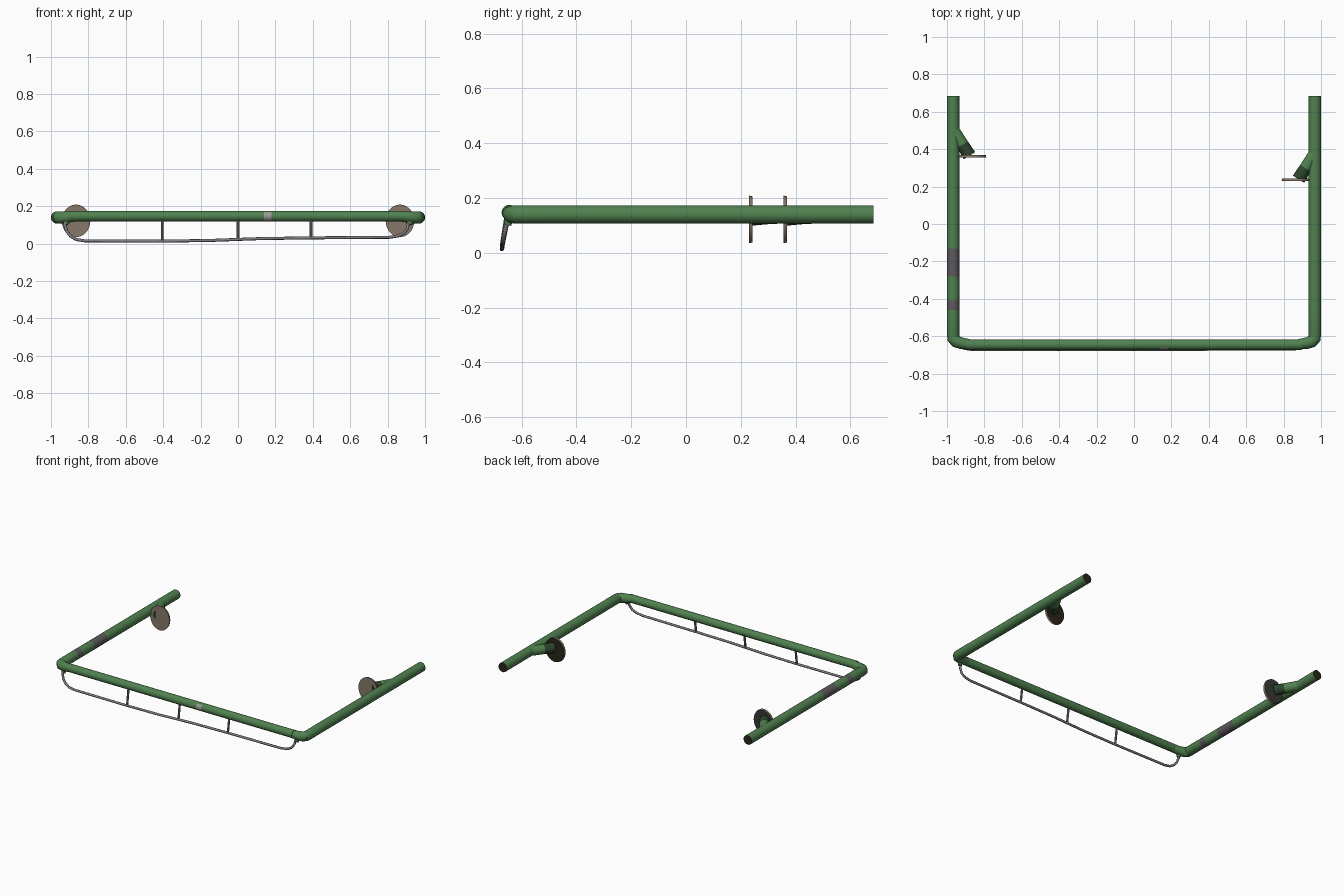
import bpy, bmesh, math
from mathutils import Vector, Matrix

if "Cube" in bpy.data.objects:
    bpy.data.objects.remove(bpy.data.objects["Cube"])


def material(name, r, g, b):
    m = bpy.data.materials.new(name)
    m.diffuse_color = (r, g, b, 1)
    m.use_nodes = True
    m.node_tree.nodes["Principled BSDF"].inputs["Base Color"].default_value = m.diffuse_color
    return m


GREEN = material("green paint", 0.08, 0.22, 0.08)
DARK_GREEN = material("dark green", 0.025, 0.06, 0.025)
GREY = material("steel grey", 0.22, 0.21, 0.22)
WORN = material("worn grey", 0.11, 0.10, 0.11)
PALE = material("pale grey", 0.32, 0.32, 0.31)
BEIGE = material("beige", 0.24, 0.19, 0.14)
BROWN = material("dark brown", 0.022, 0.017, 0.008)
CHARCOAL = material("charcoal", 0.04, 0.042, 0.038)


def finish(name, bm, mats, rule=None):
    """Turn a bmesh into a smooth-shaded object, colouring faces by rule."""
    bmesh.ops.recalc_face_normals(bm, faces=bm.faces)
    bm.normal_update()
    for f in bm.faces:
        f.material_index = rule(f) if rule else 0
    mesh = bpy.data.meshes.new(name)
    bm.to_mesh(mesh)
    bm.free()
    for m in mats:
        mesh.materials.append(m)
    ob = bpy.data.objects.new(name, mesh)
    bpy.context.collection.objects.link(ob)
    bpy.ops.object.select_all(action='DESELECT')
    ob.select_set(True)
    bpy.context.view_layer.objects.active = ob
    bpy.ops.object.shade_smooth_by_angle(angle=math.radians(40))
    return ob


def tube(name, points, radius, mats, rule=None, sides=16):
    """Sweep a round section along points; radius is a number or a list."""
    pts = [Vector(p) for p in points]
    radii = radius if isinstance(radius, list) else [radius] * len(pts)
    bm = bmesh.new()
    rings = []
    for i, p in enumerate(pts):
        d = (pts[min(i + 1, len(pts) - 1)] - pts[max(i - 1, 0)]).normalized()
        ref = Vector((0, 0, 1)) if abs(d.z) < 0.9 else Vector((1, 0, 0))
        if name == "lower_rail":
            ref = Vector((0, 1, 0))
        u = d.cross(ref).normalized()
        v = u.cross(d)
        rings.append([bm.verts.new(p + radii[i] * (math.cos(a) * u + math.sin(a) * v))
                      for a in (2 * math.pi * k / sides for k in range(sides))])
    for a, b in zip(rings, rings[1:]):
        for k in range(sides):
            j = (k + 1) % sides
            bm.faces.new((a[k], a[j], b[j], b[k]))
    bm.faces.new(rings[0])
    bm.faces.new(rings[-1])
    return finish(name, bm, mats, rule)


def arm_rule(side):
    def rule(f):
        y = f.calc_center_median().y
        if f.normal.y > 0.9:
            return 2                                  # dark tube end
        worn = -0.28 < y < -0.13 or -0.46 < y < -0.41
        return 1 if side < 0 and worn else 0          # worn bands
    return rule


for s, label in ((-1, "left"), (1, "right")):
    # Side arm of the frame
    ys = (-0.60, -0.46, -0.41, -0.28, -0.13, 0.685)
    tube(label + "_arm", [(s * 0.967, -0.635, 0.14)] + [(s * 0.967, y, 0.14) for y in ys],
         [0.022] + [0.033] * 6, [GREEN, WORN, BROWN], arm_rule(s), 20)

    # Elbow joining the arm to the front bar
    tube(label + "_elbow",
         [(s * 0.967, -0.585, 0.14), (s * 0.966, -0.612, 0.14), (s * 0.952, -0.628, 0.14),
          (s * 0.925, -0.637, 0.141), (s * 0.87, -0.645, 0.146)],
         [0.031, 0.033, 0.033, 0.031, 0.027], [GREEN], sides=20)

    # Bracket reaching inward from the arm
    yd = 0.362 if s < 0 else 0.236
    start = Vector((s * 0.962, yd + 0.135, 0.14))
    end = Vector((s * 0.880, yd + 0.004, 0.135))
    tube(label + "_bracket", [start, start.lerp(end, 0.55), end],
         [0.032, 0.033, 0.036], [GREEN, DARK_GREEN],
         lambda f: 1 if f.calc_center_median().y < yd + 0.06 else 0)

    # Round plate on the bracket
    bm = bmesh.new()
    bmesh.ops.create_cone(bm, cap_ends=True, segments=28, radius1=0.087,
                          radius2=0.084, depth=0.013)
    bm.transform(Matrix.Translation((s * 0.866, yd, 0.122))
                 @ Matrix.Diagonal((0.88, 1, 1, 1))
                 @ Matrix.Rotation(-math.pi / 2, 4, 'X'))
    finish(label + "_disc", bm, [BEIGE, CHARCOAL if s < 0 else BROWN],
           lambda f: 1 if f.normal.y > 0.5 else 0)

# Front bar, with a pale label patch on its front
tube("front_bar", [(x, -0.645, 0.147) for x in (-0.895, 0.14, 0.18, 0.895)], 0.028,
     [GREEN, PALE],
     lambda f: 1 if 0.14 < f.calc_center_median().x < 0.18 and f.normal.y < -0.5 else 0, 20)

# Thin lower rail, curving up to the frame at both ends
tube("lower_rail",
     [(-0.925, -0.648, 0.135), (-0.925, -0.655, 0.10), (-0.915, -0.662, 0.065),
      (-0.895, -0.667, 0.04), (-0.865, -0.671, 0.022), (-0.82, -0.672, 0.015),
      (-0.40, -0.672, 0.0135), (-0.15, -0.672, 0.017), (0.12, -0.671, 0.027),
      (0.40, -0.670, 0.031), (0.81, -0.670, 0.034), (0.86, -0.668, 0.042),
      (0.89, -0.665, 0.058), (0.907, -0.659, 0.085), (0.912, -0.648, 0.13)],
     0.008, [GREY], sides=10)

# Upright struts between the bar and the rail
for i, (x, z) in enumerate(((-0.405, 0.0135), (0.0, 0.022), (0.39, 0.031))):
    tube("strut_%d" % (i + 1), [(x, -0.671, z), (x, -0.655, 0.135)], 0.0075, [GREY], sides=8)

# Small rail end clamps under the bar
for s, label in ((-1, "left"), (1, "right")):
    tube(label + "_clamp", [(s * 0.92, -0.643, 0.145), (s * 0.92, -0.65, 0.10)],
         [0.02, 0.012], [GREEN], sides=10)
